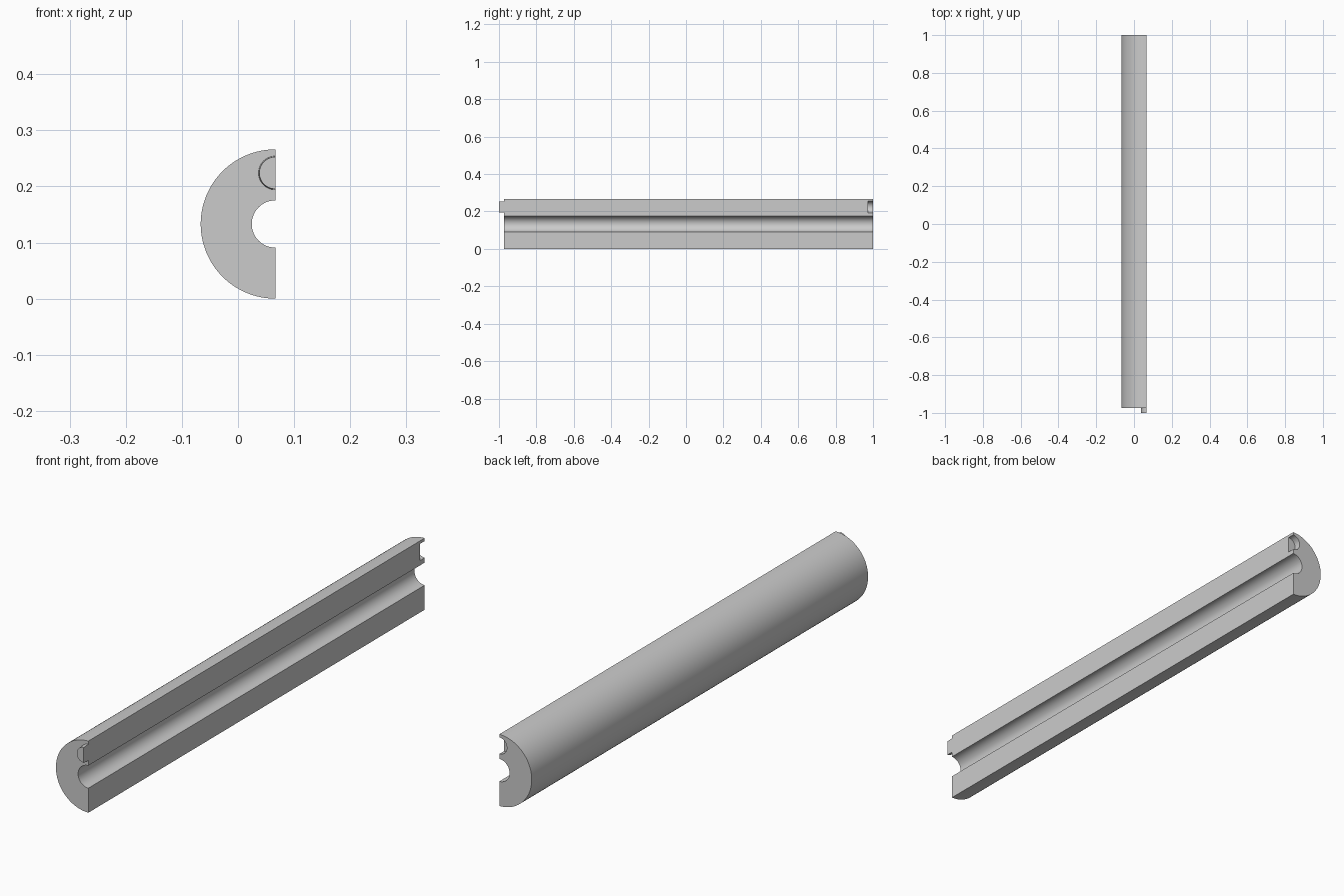
import bpy, bmesh, math
from mathutils import Vector

if "Cube" in bpy.data.objects:
    bpy.data.objects.remove(bpy.data.objects["Cube"], do_unlink=True)

R, BORE = 0.133, 0.042          # tube radii
AXIS_X, AXIS_Z = R / 2, R       # tube axis lies on the flat split face
PEG_Z, PEG_R = 0.224, 0.030
FRONT, SHOULDER, BACK = -1.0, -0.973, 1.0

grey = bpy.data.materials.new("light_grey")
grey.use_nodes = True
colour = (0.6, 0.6, 0.6, 1)
grey.diffuse_color = colour
grey.node_tree.nodes["Principled BSDF"].inputs["Base Color"].default_value = colour


def half_arc(radius, z, steps):
    """Points of a half circle from top to bottom, bulging towards -x."""
    angles = [math.pi * (0.5 + i / steps) for i in range(steps + 1)]
    return [(AXIS_X + radius * math.cos(a), z + radius * math.sin(a)) for a in angles]


def extrude_profile(name, profile, y0, y1):
    bm = bmesh.new()
    face = bm.faces.new([bm.verts.new((x, y0, z)) for x, z in profile])
    result = bmesh.ops.extrude_face_region(bm, geom=[face], use_keep_orig=True)
    moved = [g for g in result["geom"] if isinstance(g, bmesh.types.BMVert)]
    bmesh.ops.translate(bm, verts=moved, vec=Vector((0, y1 - y0, 0)))
    bmesh.ops.recalc_face_normals(bm, faces=bm.faces)
    mesh = bpy.data.meshes.new(name)
    bm.to_mesh(mesh)
    bm.free()
    mesh.materials.append(grey)
    obj = bpy.data.objects.new(name, mesh)
    bpy.context.collection.objects.link(obj)
    return obj


def activate(obj):
    bpy.ops.object.select_all(action="DESELECT")
    obj.select_set(True)
    bpy.context.view_layer.objects.active = obj


# Half tube: outer arc down, bore arc back up
outer = half_arc(R, AXIS_Z, 64)
inner = half_arc(BORE, AXIS_Z, 40)
body = extrude_profile("half_tube", outer + inner[::-1], SHOULDER, BACK)

# Socket in the back end, matching the peg
bpy.ops.mesh.primitive_cylinder_add(
    vertices=64, radius=PEG_R + 0.001, depth=0.1,
    location=(AXIS_X, BACK + 0.05 - 0.027, PEG_Z), rotation=(math.pi / 2, 0, 0))
cutter = bpy.context.object
cutter.name = "socket_cutter"
cutter.hide_render = True
cutter.data.materials.append(grey)
cut = body.modifiers.new("socket", "BOOLEAN")
cut.operation = "DIFFERENCE"
cut.solver = "EXACT"
cut.object = cutter
activate(body)
bpy.ops.object.modifier_apply(modifier=cut.name)
bpy.data.objects.remove(cutter, do_unlink=True)

# Alignment peg on the front end, slightly tapered to its tip
peg = extrude_profile("alignment_peg", half_arc(PEG_R, PEG_Z, 32), SHOULDER, FRONT)
for v in peg.data.vertices:
    if v.co.y < (FRONT + SHOULDER) / 2:
        v.co.x = AXIS_X + (v.co.x - AXIS_X) * 0.95
        v.co.z = PEG_Z + (v.co.z - PEG_Z) * 0.95

for part in (body, peg):
    activate(part)
    bpy.ops.object.shade_smooth_by_angle(angle=math.radians(30))
